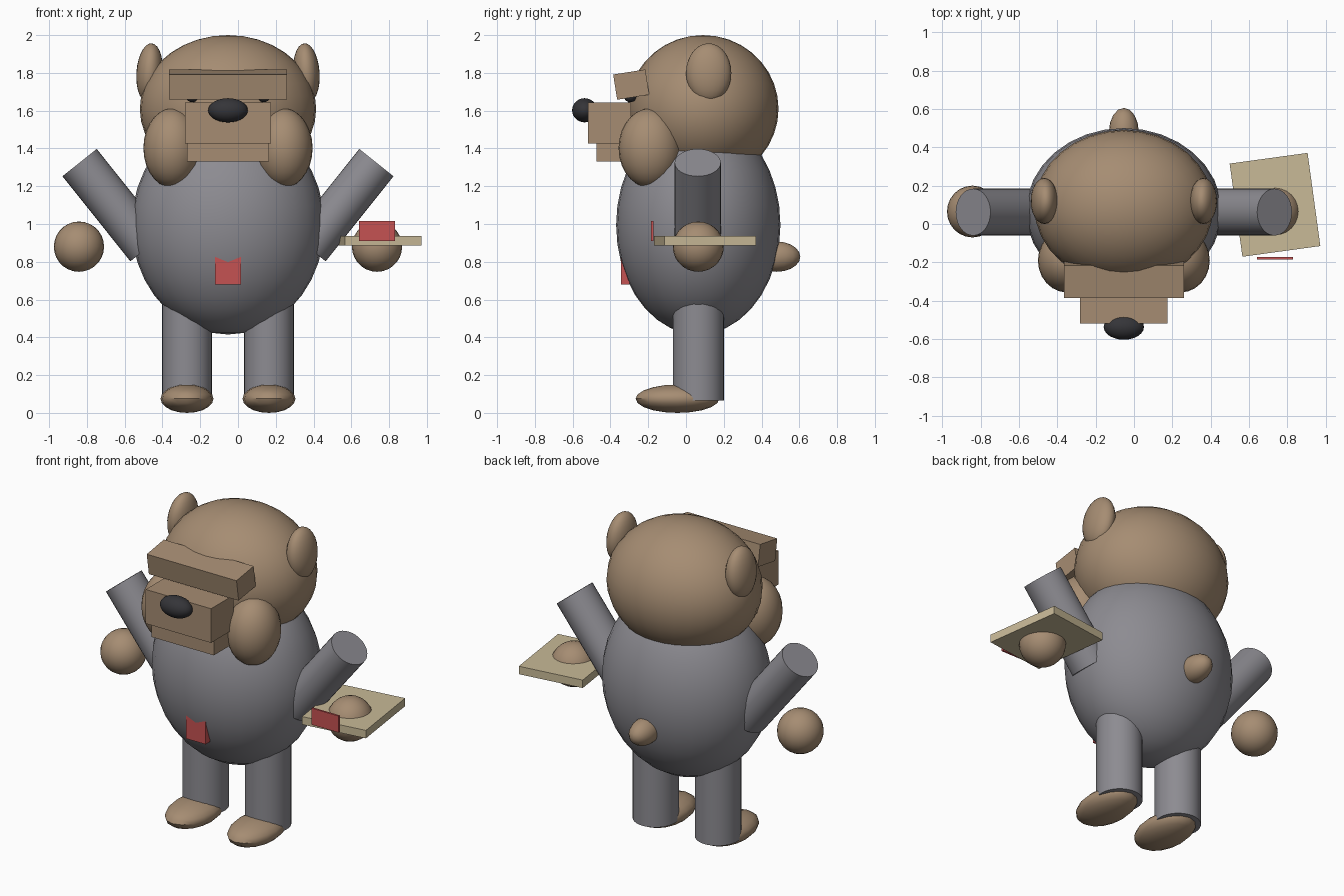
import bpy
from math import radians

if "Cube" in bpy.data.objects:
    bpy.data.objects.remove(bpy.data.objects["Cube"])

CX = -0.053  # middle line of the animal


def material(name, rgb):
    m = bpy.data.materials.new(name)
    m.diffuse_color = (*rgb, 1)
    m.use_nodes = True
    m.node_tree.nodes["Principled BSDF"].inputs["Base Color"].default_value = m.diffuse_color
    return m


FUR = material("tan_fur", (0.38, 0.265, 0.17))
CLOTH = material("grey_cloth", (0.265, 0.26, 0.285))
BLACK = material("soft_black", (0.035, 0.035, 0.04))
BOARD = material("pale_wood", (0.58, 0.49, 0.31))
RED = material("red", (0.56, 0.085, 0.085))


def finish(name, mat, scale, rot, smooth):
    o = bpy.context.object
    o.name = name
    o.scale = scale
    o.rotation_euler = [radians(a) for a in rot]
    o.data.materials.append(mat)
    bpy.ops.object.transform_apply(location=False, rotation=True, scale=True)
    if smooth:
        bpy.ops.object.shade_smooth_by_angle(angle=radians(40))
    return o


def ball(name, mat, loc, radii, rot=(0, 0, 0), seg=24, rings=14):
    bpy.ops.mesh.primitive_uv_sphere_add(segments=seg, ring_count=rings, radius=1, location=loc)
    return finish(name, mat, radii, rot, True)


def tube(name, mat, loc, radii, length, rot=(0, 0, 0)):
    bpy.ops.mesh.primitive_cylinder_add(vertices=32, radius=1, depth=1, location=loc)
    return finish(name, mat, (*radii, length), rot, True)


def box(name, mat, loc, size, rot=(0, 0, 0)):
    bpy.ops.mesh.primitive_cube_add(size=1, location=loc)
    return finish(name, mat, size, rot, False)


# Torso, head and tail
ball("body", CLOTH, (CX, 0.065, 0.995), (0.51, 0.435, 0.58), seg=32, rings=18)
ball("head", FUR, (CX, 0.09, 1.61), (0.467, 0.40, 0.39), seg=32, rings=18)
ball("tail", FUR, (CX, 0.48, 0.827), (0.078, 0.125, 0.08), seg=16, rings=10)

# Face
box("snout", FUR, (CX, -0.405, 1.535), (0.455, 0.225, 0.215))
box("jaw", FUR, (CX, -0.365, 1.38), (0.435, 0.22, 0.10))
box("brow", FUR, (CX, -0.29, 1.738), (0.625, 0.172, 0.135), (9, 0, 0))
ball("nose", BLACK, (CX, -0.537, 1.602), (0.105, 0.066, 0.064))

# Mirrored pairs
for side, label in ((-1, "left"), (1, "right")):
    def at(offset, y, z):
        return (CX + side * offset, y, z)

    ball(label + "_ear", FUR, at(0.415, 0.12, 1.80), (0.07, 0.12, 0.157), (0, side * -4, 0))
    ball(label + "_cheek", FUR, at(0.295, -0.19, 1.402), (0.153, 0.167, 0.21))
    ball(label + "_eye", BLACK, at(0.19, -0.295, 1.68), (0.035, 0.035, 0.035), seg=16, rings=10)
    tube(label + "_arm", CLOTH, at(0.606, 0.062, 1.10), (0.116, 0.122), 0.576, (0, side * 38.6, 0))
    ball(label + "_hand", FUR, at(0.789, 0.065, 0.88), (0.133, 0.135, 0.133))
    tube(label + "_leg", CLOTH, at(0.217, 0.065, 0.355), (0.132, 0.135), 0.58)
    ball(label + "_foot", FUR, at(0.217, -0.045, 0.075), (0.14, 0.222, 0.075), seg=16, rings=10)

# Held board with its red tag, and the red patch on the belly
box("board", BOARD, (0.735, 0.10, 0.911), (0.41, 0.49, 0.05), (0, 0, 7.8))
box("board_tag", RED, (0.735, -0.179, 0.963), (0.19, 0.012, 0.104))
box("belly_patch", RED, (CX, -0.322, 0.755), (0.137, 0.044, 0.15))
